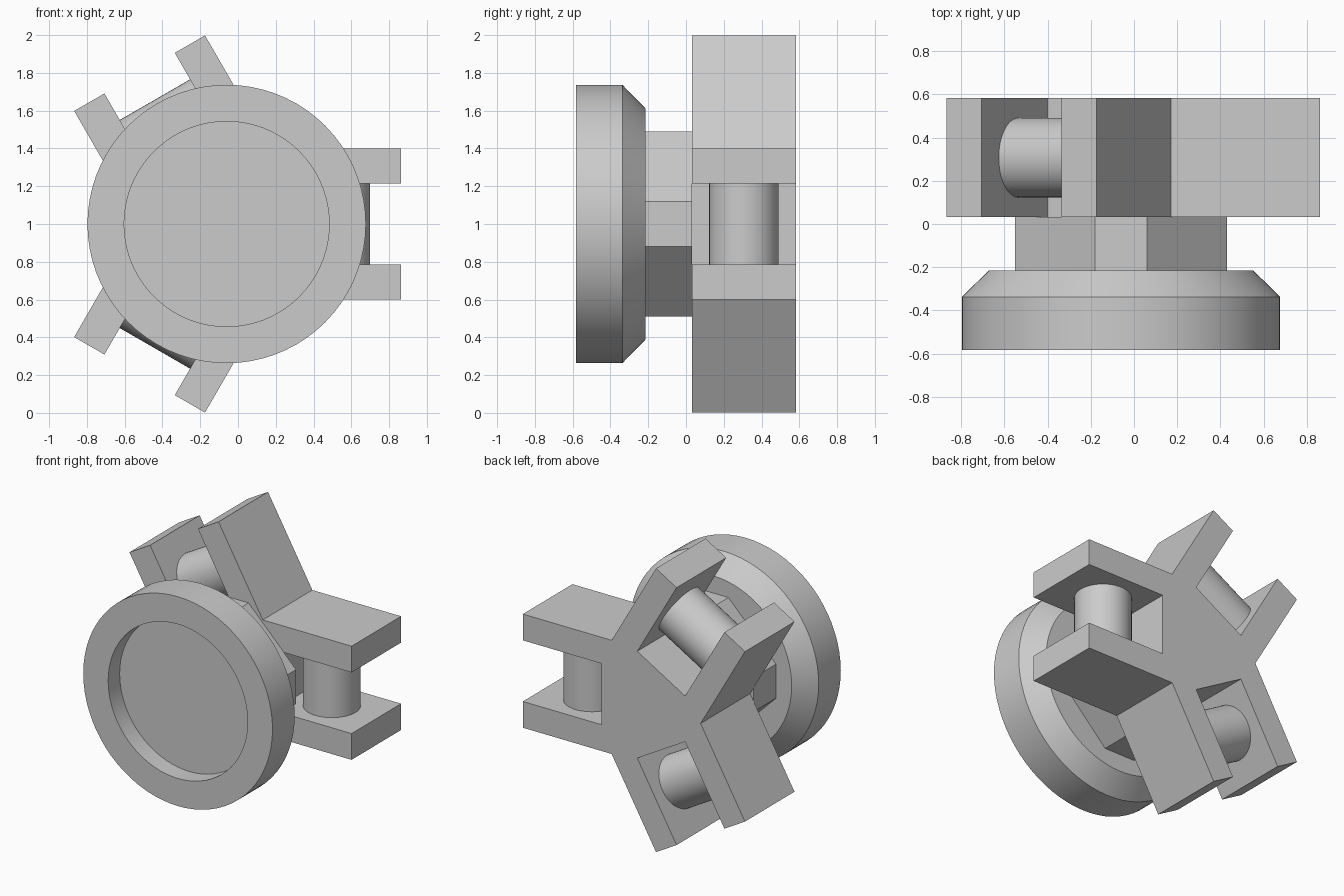
import bpy, bmesh, math
from mathutils import Matrix, Vector

cube = bpy.data.objects.get("Cube")
if cube:
    bpy.data.objects.remove(cube, do_unlink=True)

CENTRE = Vector((-0.06, 0, 1))

grey = bpy.data.materials.new("light grey")
grey.use_nodes = True
grey.diffuse_color = (0.6, 0.6, 0.6, 1)
grey.node_tree.nodes["Principled BSDF"].inputs["Base Color"].default_value = grey.diffuse_color


def finish(bm, name, smooth=False):
    """Turn a bmesh built around the hub axis into a placed object."""
    bmesh.ops.remove_doubles(bm, verts=bm.verts, dist=1e-5)
    bmesh.ops.recalc_face_normals(bm, faces=bm.faces)
    mesh = bpy.data.meshes.new(name)
    bm.to_mesh(mesh)
    bm.free()
    mesh.materials.append(grey)
    obj = bpy.data.objects.new(name, mesh)
    obj.location = CENTRE
    bpy.context.collection.objects.link(obj)
    if smooth:
        bpy.ops.object.select_all(action='DESELECT')
        obj.select_set(True)
        bpy.context.view_layer.objects.active = obj
        bpy.ops.object.shade_smooth_by_angle(angle=math.radians(30))
    return obj


def turn(x, z, angle):
    c, s = math.cos(angle), math.sin(angle)
    return x * c - z * s, x * s + z * c


def prism(name, outline, front, back):
    """Extrude an x-z outline along y."""
    bm = bmesh.new()
    face = bm.faces.new([bm.verts.new((x, front, z)) for x, z in outline])
    new = bmesh.ops.extrude_face_region(bm, geom=[face], use_keep_orig=True)
    verts = [v for v in new["geom"] if isinstance(v, bmesh.types.BMVert)]
    bmesh.ops.translate(bm, verts=verts, vec=(0, back - front, 0))
    return finish(bm, name)


angles = [math.radians(a) for a in (0, 120, 240)]

# Three-armed body with forked ends
REACH, HALF, SLOT, FLOOR = 0.922, 0.4, 0.215, 0.31
arm = [(HALF / math.tan(math.pi / 3), -HALF), (REACH, -HALF), (REACH, -SLOT),
       (FLOOR, -SLOT), (FLOOR, SLOT), (REACH, SLOT), (REACH, HALF)]
prism("forked_body", [turn(x, z, a) for a in angles for x, z in arm], 0.032, 0.583)

# Neck: square block on its corner with trimmed corners
neck = [turn(0.49, z, q * math.pi / 2) for q in range(4) for z in (-0.12, 0.12)]
prism("neck", neck, -0.215, 0.032)

# Pin across each fork
for i, a in enumerate(angles):
    bm = bmesh.new()
    bmesh.ops.create_cone(bm, cap_ends=True, segments=48, radius1=0.184,
                          radius2=0.184, depth=2 * SLOT)
    bm.transform(Matrix.Rotation(-a, 4, 'Y') @ Matrix.Translation((0.576, 0.307, 0)))
    finish(bm, f"fork_pin_{i + 1}", smooth=True)

# Round head: chamfered at the back, recessed at the front
profile = [(0, -0.455), (0.543, -0.455), (0.543, -0.583), (0.737, -0.583),
           (0.737, -0.337), (0.612, -0.215), (0, -0.215)]
bm = bmesh.new()
points = [bm.verts.new((r, y, 0)) for r, y in profile]
edges = [bm.edges.new(pair) for pair in zip(points, points[1:])]
bmesh.ops.spin(bm, geom=points + edges, cent=(0, 0, 0), axis=(0, 1, 0),
               angle=math.tau, steps=72, use_duplicate=False)
finish(bm, "round_head", smooth=True)
